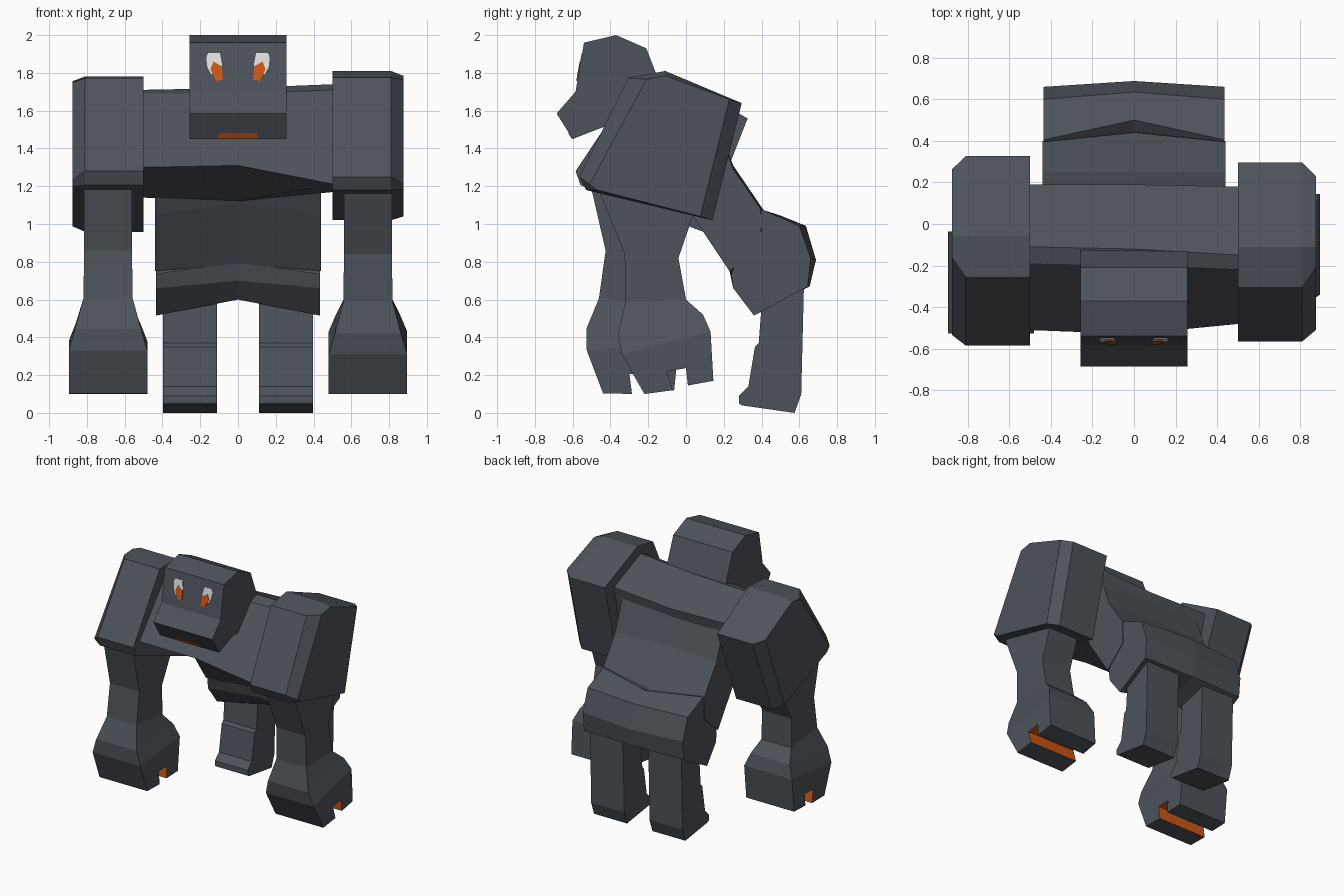
import bpy, bmesh


def material(name, rgb):
    m = bpy.data.materials.new(name)
    m.diffuse_color = (*rgb, 1)
    return m


STONE = material("dark slate", (0.075, 0.086, 0.103))
ORANGE = material("glowing orange", (0.62, 0.095, 0.008))
WHITE = material("pale eye", (0.75, 0.75, 0.75))


def loft(name, rings, mat=STONE, accent=()):
    """Skin matching rings of 3D points, cap both ends; accent = ring edges in orange."""
    bm = bmesh.new()
    vs = [[bm.verts.new(p) for p in r] for r in rings]
    n = len(rings[0])
    for a, b in zip(vs, vs[1:]):
        for i in range(n):
            j = (i + 1) % n
            f = bm.faces.new((a[i], a[j], b[j], b[i]))
            f.material_index = 1 if i in accent else 0
    bm.faces.new(vs[0][::-1])
    bm.faces.new(vs[-1])
    bmesh.ops.recalc_face_normals(bm, faces=bm.faces)
    me = bpy.data.meshes.new(name)
    bm.to_mesh(me)
    bm.free()
    me.materials.append(mat)
    if accent:
        me.materials.append(ORANGE)
    ob = bpy.data.objects.new(name, me)
    bpy.context.collection.objects.link(ob)
    return ob


def section(x, profile):
    return [(x, y, z) for y, z in profile]


def tilt(rings, shift, slope_y, slope_z, y0):
    """Mirror to the left side and tip the limb slightly forward."""
    return [[(-x, y + slope_y * z + shift, z - slope_z * (y + y0)) for x, y, z in r]
            for r in rings]


# Head
head = [(-0.54, 1.96), (-0.37, 2.0), (-0.21, 1.93), (-0.125, 1.71), (-0.2, 1.5),
        (-0.42, 1.52), (-0.60, 1.45), (-0.685, 1.585), (-0.585, 1.70)]
loft("head", [section(x, head) for x in (-0.257, 0.257)])


# Painted eyes and mouth as thin plates lying on the head's planes
def plate(name, pts, plane, mat, lift):
    (ya, za), (yb, zb) = plane
    def y(z):
        return ya + (yb - ya) * (z - za) / (zb - za)
    loft(name, [[(x, y(z) + d, z) for x, z in pts] for d in (-lift, 0.002)], mat)


brow = ((-0.585, 1.70), (-0.54, 1.96))
chin = ((-0.60, 1.45), (-0.685, 1.585))
for side, s in (("left", -1), ("right", 1)):
    white = [(0.168, 1.88), (0.158, 1.906), (0.096, 1.906), (0.084, 1.84),
             (0.14, 1.79), (0.162, 1.83)]
    iris = [(0.146, 1.82), (0.13, 1.86), (0.086, 1.835), (0.08, 1.765), (0.115, 1.757)]
    plate(side + "_eye", [(s * x, z) for x, z in white], brow, WHITE, 0.003)
    plate(side + "_iris", [(s * x, z) for x, z in iris], brow, ORANGE, 0.006)
plate("mouth", [(-0.105, 1.452), (-0.105, 1.47), (-0.085, 1.483),
                (0.085, 1.483), (0.105, 1.47), (0.105, 1.452)], chin, ORANGE, 0.004)

# Chest bar between the shoulders
loft("chest", [
    section(-0.51, [(-0.51, 1.30), (-0.19, 1.69), (-0.11, 1.71), (0.19, 1.58), (0.13, 1.36), (0.0, 1.14)]),
    section(0.0, [(-0.53, 1.31), (-0.2, 1.69), (-0.12, 1.72), (0.19, 1.57), (0.15, 1.36), (0.02, 1.12)]),
    section(0.51, [(-0.48, 1.21), (-0.22, 1.71), (-0.15, 1.74), (0.18, 1.60), (0.13, 1.36), (0.0, 1.17)]),
])

# Belly with a centre crease, and pelvis
belly = [(-0.04, 1.2), (0.03, 1.05), (0.23, 0.75), (0.40, 0.9), (0.395, 1.08), (0.25, 1.29), (0.16, 1.54)]
belly_mid = [(-0.04, 1.2), (0.02, 1.11), (0.22, 0.79), (0.45, 0.9), (0.44, 1.03), (0.25, 1.31), (0.17, 1.52)]
loft("belly", [section(-0.44, belly), section(0, belly_mid), section(0.44, belly)])

hip = [(0.24, 0.735), (0.25, 0.66), (0.36, 0.515), (0.645, 0.67), (0.66, 0.82),
       (0.60, 0.99), (0.405, 1.075), (0.36, 1.03)]
hip_mid = [(0.22, 0.80), (0.26, 0.70), (0.38, 0.60), (0.655, 0.67), (0.688, 0.81),
           (0.635, 0.99), (0.50, 1.045), (0.43, 1.0)]
loft("pelvis", [section(-0.435, hip), section(0, hip_mid), section(0.435, hip)])

# Legs
leg = [(0.41, 0.7), (0.395, 0.5), (0.385, 0.37), (0.365, 0.35), (0.33, 0.14), (0.28, 0.09),
       (0.28, 0.05), (0.295, 0.04), (0.575, 0.0), (0.61, 0.1), (0.625, 0.7)]
for side, s in (("left", -1), ("right", 1)):
    loft(side + "_leg", [section(s * x, leg) for x in (0.11, 0.397)])

# Shoulders: block with chamfered outer side
full = [(-0.565, 1.25), (-0.305, 1.775), (-0.11, 1.81), (0.295, 1.64), (0.14, 1.02), (-0.53, 1.18)]
outer = [(-0.51, 1.21), (-0.21, 1.765), (-0.11, 1.785), (0.23, 1.66), (0.075, 1.04), (-0.47, 1.18)]
shoulder = [section(0.5, full), section(0.81, full), section(0.875, outer)]
loft("right_shoulder", shoulder)
loft("left_shoulder", tilt(shoulder, -0.182, 0.13, 0.13, 0.33))


# Arms: rectangular rings from shoulder to hand
def ring(front, back, wf, wb, c=0.688):
    return [(c - wf, *front), (c + wf, *front), (c + wb, *back), (c - wb, *back)]


arm = [ring((-0.47, 1.2), (0.09, 1.2), 0.127, 0.127),
       ring((-0.325, 0.84), (-0.04, 0.82), 0.127, 0.127),
       ring((-0.32, 0.59), (0.0, 0.6), 0.13, 0.13),
       ring((-0.36, 0.42), (0.09, 0.52), 0.175, 0.17),
       ring((-0.34, 0.31), (0.13, 0.43), 0.208, 0.208)]
# Fists: profile with an orange-lined notch across the underside
fist = [(-0.34, 0.31), (-0.22, 0.10), (-0.07, 0.12), (-0.10, 0.22), (0.0, 0.237),
        (0.01, 0.145), (0.145, 0.17), (0.13, 0.43)]
hand = [section(0.48, fist), section(0.896, fist)]
for part, rings, accent in (("arm", arm, ()), ("fist", hand, (2, 3, 4))):
    loft("right_" + part, rings, accent=accent)
    loft("left_" + part, tilt(rings, -0.235, 0.16, 0.15, 0.2), accent=accent)
